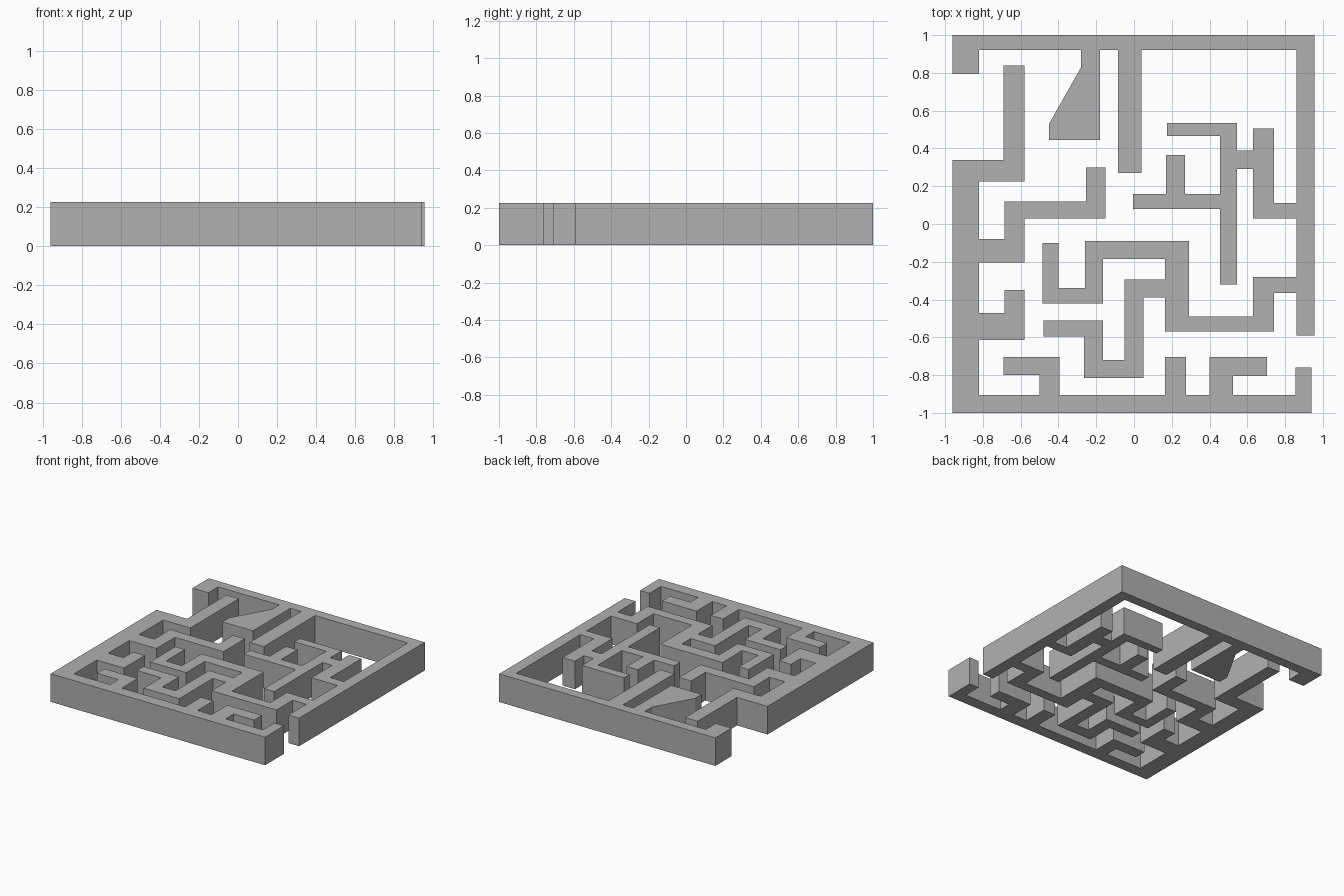
import bpy, bmesh
from mathutils import Vector

if "Cube" in bpy.data.objects:
    bpy.data.objects.remove(bpy.data.objects["Cube"])

HEIGHT = 0.225

grey = bpy.data.materials.new("wall grey")
grey.diffuse_color = (0.44, 0.44, 0.44, 1)
grey.use_nodes = True
grey.node_tree.nodes["Principled BSDF"].inputs["Base Color"].default_value = grey.diffuse_color


def build_walls(name, rects, chamfer=None):
    """Merge overlapping (x0, x1, y0, y1) strips into one plan, then extrude it.
    chamfer = (rect, a, b): removes the part of rect left of the line a-b."""
    xs = sorted({v for r in rects for v in r[:2]})
    ys = sorted({v for r in rects for v in r[2:]})
    bm = bmesh.new()
    verts = {}

    def vert(x, y):
        if (x, y) not in verts:
            verts[x, y] = bm.verts.new((x, y, 0))
        return verts[x, y]

    # Fill every grid cell covered by a strip
    for x0, x1 in zip(xs, xs[1:]):
        for y0, y1 in zip(ys, ys[1:]):
            cx, cy = (x0 + x1) / 2, (y0 + y1) / 2
            if any(r[0] < cx < r[1] and r[2] < cy < r[3] for r in rects):
                bm.faces.new([vert(x0, y0), vert(x1, y0), vert(x1, y1), vert(x0, y1)])

    # Slanted edge
    if chamfer:
        r, a, b = chamfer
        a, b = Vector((*a, 0)), Vector((*b, 0))
        normal = Vector((a.y - b.y, b.x - a.x, 0)).normalized()

        def inside():
            return [f for f in bm.faces
                    if r[0] < f.calc_center_median().x < r[1]
                    and r[2] < f.calc_center_median().y < r[3]]

        part = inside()
        geom = part + list({e for f in part for e in f.edges}) + list({v for f in part for v in f.verts})
        bmesh.ops.bisect_plane(bm, geom=geom, dist=1e-5, plane_co=a, plane_no=normal)
        cut = [f for f in inside() if (f.calc_center_median() - a).dot(normal) > 0]
        bmesh.ops.delete(bm, geom=cut, context='FACES')

    # Raise the plan into solid walls
    out = bmesh.ops.extrude_face_region(bm, geom=bm.faces[:], use_keep_orig=True)
    for v in out["geom"]:
        if isinstance(v, bmesh.types.BMVert):
            v.co.z = HEIGHT
    bmesh.ops.recalc_face_normals(bm, faces=bm.faces)
    bmesh.ops.dissolve_limit(bm, angle_limit=0.01, verts=bm.verts, edges=bm.edges)
    bmesh.ops.triangulate(bm, faces=[f for f in bm.faces if len(f.verts) > 4])
    bmesh.ops.recalc_face_normals(bm, faces=bm.faces)
    mesh = bpy.data.meshes.new(name)
    bm.to_mesh(mesh)
    bm.free()
    mesh.materials.append(grey)
    obj = bpy.data.objects.new(name, mesh)
    bpy.context.collection.objects.link(obj)


# Back and right border with the walls attached to it
back_border = [
    (-0.96, 0.955, 0.92, 1.0), (-0.96, -0.82, 0.795, 1.0), (0.86, 0.955, -0.59, 1.0),
    (-0.085, 0.04, 0.27, 1.0),
]
wedge = (-0.45, -0.28, 0.445, 0.83)
wedge_wall = [(-0.28, -0.18, 0.445, 1.0), wedge]
right_branch = [
    (0.63, 0.86, 0.03, 0.11), (0.63, 0.74, 0.03, 0.505), (0.545, 0.63, 0.29, 0.39),
    (0.455, 0.545, -0.32, 0.535), (0.175, 0.545, 0.465, 0.535),
    (-0.005, 0.455, 0.08, 0.16), (0.17, 0.27, 0.08, 0.365),
]
centre_branch = [
    (0.63, 0.86, -0.365, -0.28), (0.63, 0.74, -0.57, -0.28), (0.165, 0.74, -0.57, -0.49),
    (0.165, 0.29, -0.57, -0.09), (-0.26, 0.29, -0.185, -0.09), (-0.26, -0.165, -0.42, -0.09),
    (-0.485, -0.165, -0.42, -0.34), (-0.485, -0.4, -0.42, -0.1),
    (-0.05, 0.165, -0.39, -0.295), (-0.05, 0.05, -0.815, -0.295),
    (-0.265, 0.05, -0.815, -0.72), (-0.265, -0.165, -0.815, -0.51),
    (-0.48, -0.165, -0.595, -0.51),
]
build_walls("back_right_maze_walls",
            back_border + wedge_wall + right_branch + centre_branch,
            (wedge, (-0.45, 0.53), (-0.28, 0.83)))

# Front and left border with the walls attached to it
front_border = [
    (-0.96, -0.82, -1.0, 0.34), (-0.96, 0.94, -1.0, -0.905), (0.855, 0.94, -1.0, -0.76),
]
left_branches = [
    (-0.96, -0.58, 0.225, 0.34), (-0.69, -0.58, 0.225, 0.84),
    (-0.82, -0.58, -0.205, -0.08), (-0.685, -0.58, -0.205, 0.12),
    (-0.685, -0.15, 0.03, 0.12), (-0.255, -0.15, 0.03, 0.30),
    (-0.82, -0.58, -0.615, -0.47), (-0.685, -0.58, -0.615, -0.35),
]
front_branches = [
    (-0.5, -0.395, -1.0, -0.705), (-0.69, -0.395, -0.8, -0.705),
    (0.165, 0.275, -1.0, -0.705),
    (0.4, 0.525, -1.0, -0.705), (0.4, 0.705, -0.805, -0.705),
]
build_walls("front_left_maze_walls", front_border + left_branches + front_branches)
